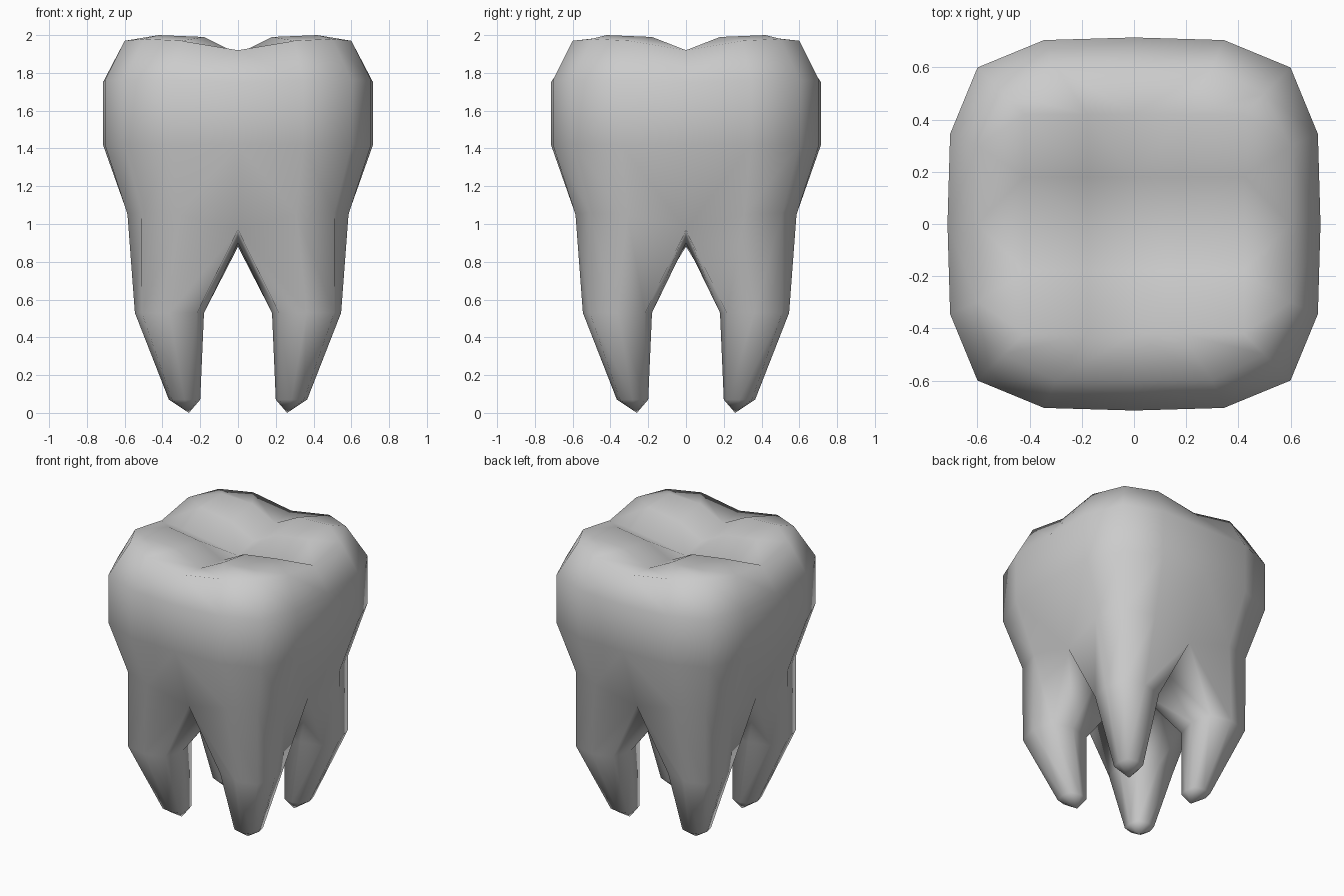
import bpy, bmesh

cube = bpy.data.objects.get("Cube")
if cube:
    bpy.data.objects.remove(cube, do_unlink=True)

enamel = bpy.data.materials.new("enamel_grey")
enamel.use_nodes = True
color = (0.6, 0.6, 0.6, 1)
enamel.diffuse_color = color
enamel.node_tree.nodes["Principled BSDF"].inputs["Base Color"].default_value = color

bm = bmesh.new()


def arc(mid, along, side, corner, z_mid, z_side, z_corner):
    """Quarter outline of the crown, from the y axis round to the x axis."""
    points = [(0, mid, z_mid), (along, side, z_side), (corner, corner, z_corner),
              (side, along, z_side), (mid, 0, z_mid)]
    return [bm.verts.new(p) for p in points]


def bridge(a, b, closed=False):
    """Join two rows of vertices with quads."""
    for i in range(len(a) if closed else len(a) - 1):
        j = (i + 1) % len(a)
        bm.faces.new((a[i], a[j], b[j], b[i]))


def root_ring(center, radius, z):
    """Rounded eight-sided root section, in the same order as the crown arc."""
    k = radius * 0.8
    offsets = [(-k, k), (0, radius), (k, k), (radius, 0), (k, -k),
               (0, -radius), (-k, -k), (-radius, 0)]
    return [bm.verts.new((center + x, center + y, z)) for x, y in offsets]


# Chewing surface: one cusp with grooves along both axes
steps = (0, 0.18, 0.42)
heights = ((1.83, 1.865, 1.90), (1.865, 1.955, 1.99), (1.90, 1.99, 2.0))
grid = [[bm.verts.new((x, y, heights[i][j])) for j, y in enumerate(steps)]
        for i, x in enumerate(steps)]
for i in range(2):
    bridge(grid[i], grid[i + 1])
inner_rim = [grid[0][2], grid[1][2], grid[2][2], grid[2][1], grid[2][0]]

# Crown walls, from the rim down to the neck
crown = [inner_rim,
         arc(0.60, 0.30, 0.60, 0.50, 1.92, 1.97, 1.98),
         arc(0.715, 0.345, 0.705, 0.60, 1.75, 1.76, 1.76),
         arc(0.715, 0.345, 0.705, 0.60, 1.42, 1.42, 1.42),
         arc(0.555, 0.31, 0.585, 0.51, 0.97, 1.05, 1.06)]
for upper, lower in zip(crown, crown[1:]):
    bridge(upper, lower)

# Root: neck arc closed by the arch between the roots, then tapering to a tip
arch = [bm.verts.new(p) for p in ((0.28, 0, 0.90), (0, 0, 0.88), (0, 0.28, 0.90))]
sections = [crown[-1] + arch, root_ring(0.363, 0.183, 0.53), root_ring(0.283, 0.083, 0.07)]
for upper, lower in zip(sections, sections[1:]):
    bridge(upper, lower, closed=True)
tip = bm.verts.new((0.26, 0.26, 0))
end = sections[-1]
for i in range(len(end)):
    bm.faces.new((end[i], end[(i + 1) % len(end)], tip))

# Mirror the quarter to the other three
for axis in ("X", "Y"):
    bmesh.ops.mirror(bm, geom=bm.verts[:] + bm.edges[:] + bm.faces[:],
                     axis=axis, merge_dist=0.0001)
bmesh.ops.remove_doubles(bm, verts=bm.verts[:], dist=0.0001)
bmesh.ops.recalc_face_normals(bm, faces=bm.faces[:])
for face in bm.faces:
    face.smooth = True

mesh = bpy.data.meshes.new("tooth")
bm.to_mesh(mesh)
bm.free()
mesh.materials.append(enamel)
tooth = bpy.data.objects.new("tooth", mesh)
bpy.context.collection.objects.link(tooth)
